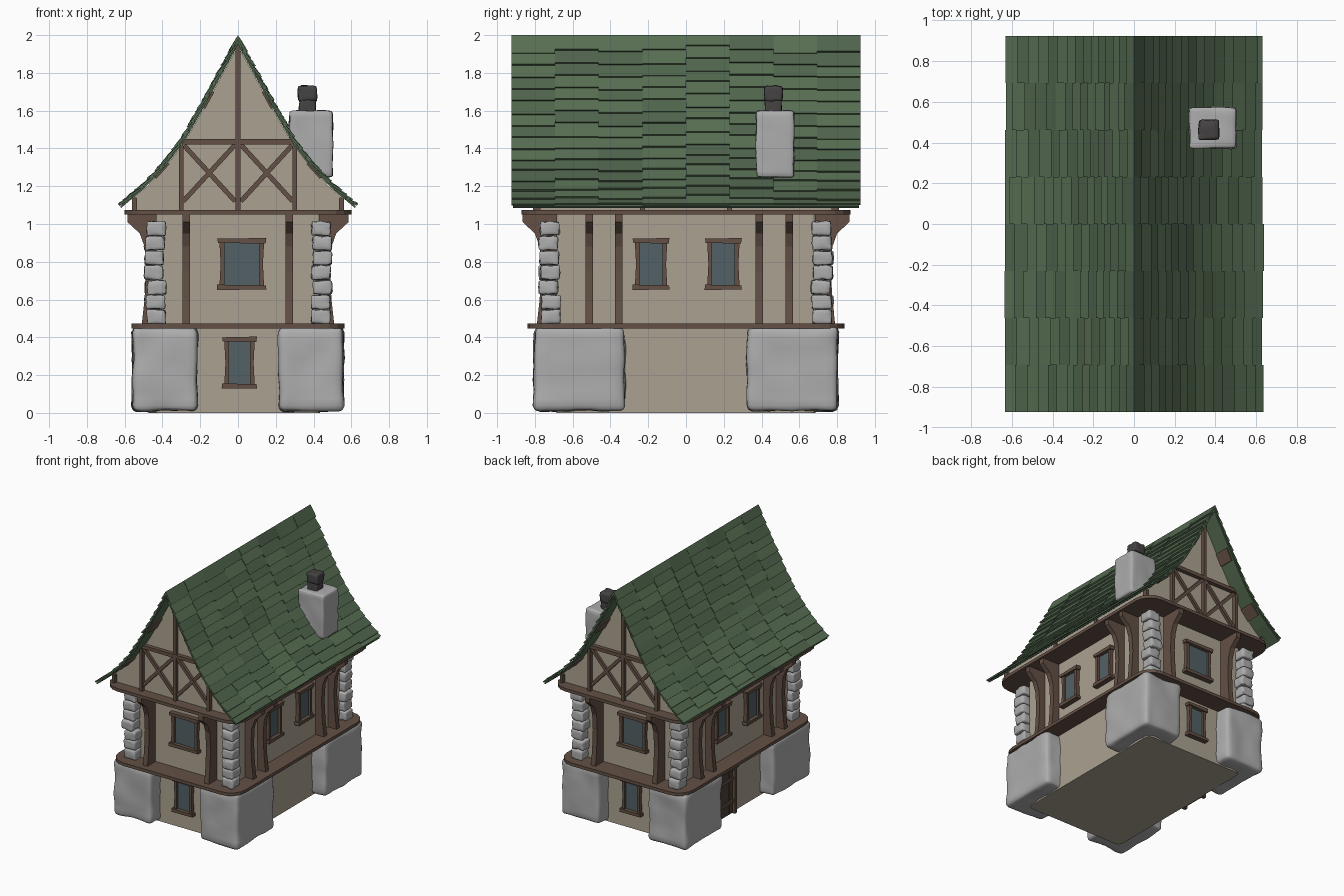
import bpy, bmesh, math, random
from mathutils import Vector, noise

if "Cube" in bpy.data.objects:
    bpy.data.objects.remove(bpy.data.objects["Cube"])

random.seed(4)


def mat(name, r, g, b):
    m = bpy.data.materials.new(name)
    m.diffuse_color = (r, g, b, 1)
    m.use_nodes = True
    m.node_tree.nodes["Principled BSDF"].inputs["Base Color"].default_value = m.diffuse_color
    return m


PLASTER = mat("plaster", .41, .365, .285)
WOOD = mat("timber", .125, .08, .06)
DARK = mat("dark_wood", .08, .05, .04)
GLASS = mat("glass", .085, .12, .13)
STONE = mat("stone", .42, .42, .42)
GREENS = [mat("shingle_a", .095, .155, .085), mat("shingle_b", .078, .128, .072)]
SOOT = mat("flue_clay", .06, .055, .055)


def finish(name, bm, mats=(), smooth=False):
    bmesh.ops.recalc_face_normals(bm, faces=bm.faces)
    me = bpy.data.meshes.new(name)
    bm.to_mesh(me)
    bm.free()
    ob = bpy.data.objects.new(name, me)
    bpy.context.collection.objects.link(ob)
    for m in mats:
        me.materials.append(m)
    if smooth:
        me.shade_smooth()
    return ob


def loft(bm, a, b, mi=0):
    """Closed solid between two matching outlines."""
    va, vb = [bm.verts.new(p) for p in a], [bm.verts.new(p) for p in b]
    n = len(va)
    fs = [bm.faces.new(va), bm.faces.new(vb[::-1])]
    fs += [bm.faces.new((va[i], vb[i], vb[(i + 1) % n], va[(i + 1) % n])) for i in range(n)]
    for f in fs:
        f.material_index = mi


# Wall coordinates: u along the wall, o outwards from the centre, z up
WALLS = {"front": lambda u, o, z: (u, -o, z), "back": lambda u, o, z: (-u, o, z),
         "right": lambda u, o, z: (o, u, z), "left": lambda u, o, z: (-o, -u, z)}
WALL_X, WALL_Y = .435, .685


def slab(bm, W, pts, o0, o1, mi=0):
    """Outline in (u, z) extruded outwards from o0 to o1."""
    loft(bm, [W(u, o0, z) for u, z in pts], [W(u, o1, z) for u, z in pts], mi)


def rect(u0, u1, z0, z1):
    return [(u0, z0), (u1, z0), (u1, z1), (u0, z1)]


def bar(a, b, w):
    a, b = Vector(a), Vector(b)
    n = (b - a).normalized().orthogonal() * w / 2
    return [a - n, b - n, b + n, a + n]


def rounded_block(name, hx, hy, z0, z1, r, m):
    """Upright block with rounded corners in plan."""
    bm, pts = bmesh.new(), []
    for k, (sx, sy) in enumerate(((1, 1), (-1, 1), (-1, -1), (1, -1))):
        for i in range(5):
            a = (k + i / 4) * math.pi / 2
            pts.append((sx * (hx - r) + r * math.cos(a), sy * (hy - r) + r * math.sin(a)))
    loft(bm, [(x, y, z0) for x, y in pts], [(x, y, z1) for x, y in pts])
    finish(name, bm, [m])


def stone(bm, lo, hi, r, amp, cuts):
    """Rounded, slightly lumpy block."""
    lo, hi = Vector(lo), Vector(hi)
    c, h = (lo + hi) / 2, (hi - lo) / 2
    freq = 2 / max(h)
    t = bmesh.new()
    bmesh.ops.create_cube(t, size=2)
    bmesh.ops.subdivide_edges(t, edges=t.edges, cuts=cuts, use_grid_fill=True)
    for v in t.verts:
        p = Vector([math.sin(v.co[i] * math.pi / 2) * h[i] for i in range(3)])
        q = Vector([max(r - h[i], min(h[i] - r, p[i])) for i in range(3)])
        d = (p - q).normalized()
        p = c + q + d * r
        v.co = p + d * amp * (noise.noise(p * freq + c * 9) - .2)
        v.co.z = max(v.co.z, 0)
    me = bpy.data.meshes.new("tmp")
    t.to_mesh(me)
    t.free()
    bm.from_mesh(me)
    bpy.data.meshes.remove(me)


# Plaster walls and timber ledges
rounded_block("lower_wall", WALL_X, WALL_Y, 0, .46, .04, PLASTER)
rounded_block("upper_wall", WALL_X, WALL_Y, .46, 1.06, .02, PLASTER)
rounded_block("lower_ledge", .565, .84, .447, .472, .13, WOOD)
rounded_block("upper_ledge", .6, .87, 1.05, 1.075, .13, WOOD)

# Corner foundation blocks and quoins
for sx in (-1, 1):
    for sy in (-1, 1):
        bm = bmesh.new()
        xs, ys = sorted((sx * .213, sx * .56)), sorted((sy * .32, sy * .806))
        stone(bm, (xs[0], ys[0], .008), (xs[1], ys[1], .456), .035, .013, 11)
        finish("foundation_block", bm, [STONE], smooth=True)
        bm = bmesh.new()
        for i in range(7):
            j, k = random.uniform(-.01, .01), random.uniform(-.01, .01)
            xs, ys = sorted((sx * (.387 + j), sx * (.49 + j))), sorted((sy * (.67 + k), sy * (.775 + k)))
            z = .47 + i * .078
            stone(bm, (xs[0], ys[0], z), (xs[1], ys[1], z + .077), .014, .008, 5)
        finish("corner_quoins", bm, [STONE], smooth=True)


# Windows and posts on every wall
def window(name, W, u, z0, z1, w, o):
    bm = bmesh.new()
    h = w / 2
    slab(bm, W, rect(u - h, u + h, z0, z1), o - .02, o + .012, 1)
    for s in (-1, 1):
        slab(bm, W, [(u + s * (h - .008), z0), (u + s * (h + .018), z0), (u + s * (h + .012), (z0 + z1) / 2),
                     (u + s * (h + .018), z1), (u + s * (h - .008), z1)], o - .02, o + .03)
    slab(bm, W, [(u - h - .026, z1), (u + h + .026, z1 - .004), (u + h + .03, z1 + .026),
                 (u - h - .03, z1 + .022)], o - .02, o + .04)
    slab(bm, W, [(u - h - .032, z0 - .024), (u + h + .03, z0 - .022), (u + h + .028, z0),
                 (u - h - .03, z0 + .004)], o - .02, o + .042)
    finish(name, bm, [WOOD, GLASS])


for side, W in WALLS.items():
    end = side in ("front", "back")
    o = WALL_Y if end else WALL_X
    for u in ((.02,) if end else (-.185, .198)):
        window(side + "_window", W, u, .675, .9, .2 if end else .135, o)
    if end:
        window(side + "_lower_window", W, .008, .152, .378, .125, o)
    bm, base = bmesh.new(), .73 if end else .45
    prof = [(-.06, .465), (.06, .465), (.045, .6), (.037, .75), (.045, .88), (.07, .95), (.135, 1.01),
            (.135, 1.055), (-.06, 1.055)]
    for u in ((-.275, .272) if end else (-.512, -.355, .388, .547)):
        loft(bm, [W(u - .02, base + d, z) for d, z in prof], [W(u + .02, base + d, z) for d, z in prof])
    finish(side + "_posts", bm, [WOOD])

# Plank door on the left side (u = -y)
bm = bmesh.new()
W, o = WALLS["left"], WALL_X
for i in range(4):
    slab(bm, W, rect(-.237 + i * .049, -.19 + i * .049, .005, .36), o - .01, o + .015, 1)
for z in (.09, .27):
    slab(bm, W, rect(-.235, -.045, z, z + .025), o, o + .025)
for u in (-.26, -.047):
    slab(bm, W, rect(u, u + .027, 0, .37), o - .01, o + .035)
slab(bm, W, rect(-.275, -.005, .365, .395), o - .01, o + .04)
finish("door", bm, [WOOD, DARK])

# Curved roof section: position at arc length s, offset along the normal
SECTION = [Vector(p) for p in ((0, 2), (.1, 1.82), (.2, 1.637), (.3, 1.46), (.4, 1.327), (.5, 1.22), (.635, 1.105))]
LENGTH = sum((b - a).length for a, b in zip(SECTION, SECTION[1:]))


def roof_at(s, off):
    s = max(0, min(LENGTH, s))
    for a, b in zip(SECTION, SECTION[1:]):
        d = (b - a).length
        if s <= d + 1e-6:
            t = (b - a) / d
            p = a + t * s + Vector((-t.y, t.x)) * off
            return max(0, p.x), min(2, p.y)
        s -= d
    return SECTION[-1]


steps = [LENGTH * i / 14 for i in range(15)]
for sx, name in ((-1, "left"), (1, "right")):
    # Roof boards
    bm = bmesh.new()
    sec = [roof_at(s, -.016) for s in steps] + [roof_at(s, -.026) for s in reversed(steps)]
    sec[0], sec[-1] = (0, 1.985), (0, 1.955)
    loft(bm, [(sx * x, -.915, z) for x, z in sec], [(sx * x, .915, z) for x, z in sec])
    finish(name + "_roof_boards", bm, [GREENS[1]])
    # Columns of overlapping shingles with staggered rows
    bm, rows = bmesh.new(), 15
    step = LENGTH / rows
    for c in range(8):
        y0 = -.924 + c * .231
        shift = random.uniform(-.5, .2) * step
        for r in range(rows + 1):
            s0 = r * step + shift + random.uniform(-.008, .008)
            s1 = s0 + step * 1.3
            if r == 0:
                s0 = 0
            if r >= rows - 1:
                s1 = LENGTH - random.uniform(0, .008)
            if s1 - s0 < .03:
                continue
            lift = random.uniform(-.002, .005)
            up = -.003 if s0 <= 0 else -.014
            q = [roof_at(s0, up), roof_at(s1, lift), roof_at(s1, lift - .012), roof_at(s0, up - .01)]
            if s0 <= 0:
                q[0], q[3] = (0, 2), (0, 1.975)
            loft(bm, [(sx * x, y0, z) for x, z in q], [(sx * x, y0 + .231, z) for x, z in q], random.randint(0, 1))
    finish(name + "_roof_shingles", bm, GREENS)
    # Purlin boards under the overhang
    bm = bmesh.new()
    for f in (.34, .74):
        q = [roof_at(f * LENGTH + a, b) for a, b in ((-.05, -.024), (.05, -.024), (.05, -.036), (-.05, -.036))]
        loft(bm, [(sx * x, -.9, z) for x, z in q], [(sx * x, .9, z) for x, z in q])
    finish(name + "_purlins", bm, [WOOD])
    # Short struts below the eaves
    bm = bmesh.new()
    for y in (-.79, -.23, .23, .79):
        slab(bm, WALLS["left" if sx < 0 else "right"], rect(y - .014, y + .014, 1.07, 1.135), .535, .562)
    finish(name + "_eave_struts", bm, [WOOD])

# Gable body filling the roof
half = [p for p in (roof_at(s, -.028) for s in steps[1:]) if p[0] < .54]
outline = [(-.548, 1.07), (.548, 1.07), (.548, 1.148)] + half[::-1] + [(0, 1.955)]
outline += [(-x, z) for x, z in half] + [(-.548, 1.148)]
bm = bmesh.new()
slab(bm, WALLS["front"], outline, -.78, .78)
finish("gable_body", bm, [PLASTER])

# Gable timbers
for side in ("front", "back"):
    bm, W = bmesh.new(), WALLS[side]
    slab(bm, W, rect(-.0125, .0125, 1.07, 1.945), .77, .81)
    slab(bm, W, [(-.302, 1.422), (.302, 1.422), (.285, 1.45), (-.285, 1.45)], .77, .812)
    for s in (-1, 1):
        slab(bm, W, bar((s * .3, 1.07), (s * .3, 1.415), .025), .77, .81)
        slab(bm, W, bar((s * .548, 1.07), (s * .548, 1.14), .022), .77, .81)
        slab(bm, W, bar((s * .015, 1.12), (s * .285, 1.415), .025), .77, .8)
        slab(bm, W, bar((s * .015, 1.42), (s * .29, 1.12), .025), .77, .803)
    finish(side + "_gable_timbers", bm, [WOOD])

# Chimney and flue
bm = bmesh.new()
stone(bm, (.27, .37, 1.245), (.503, .573, 1.6), .016, .008, 9)
finish("chimney", bm, [STONE], smooth=True)
bm = bmesh.new()
stone(bm, (.322, .417, 1.56), (.412, .505, 1.67), .012, .005, 5)
stone(bm, (.316, .412, 1.648), (.42, .512, 1.733), .016, .008, 6)
finish("chimney_flue", bm, [SOOT], smooth=True)
